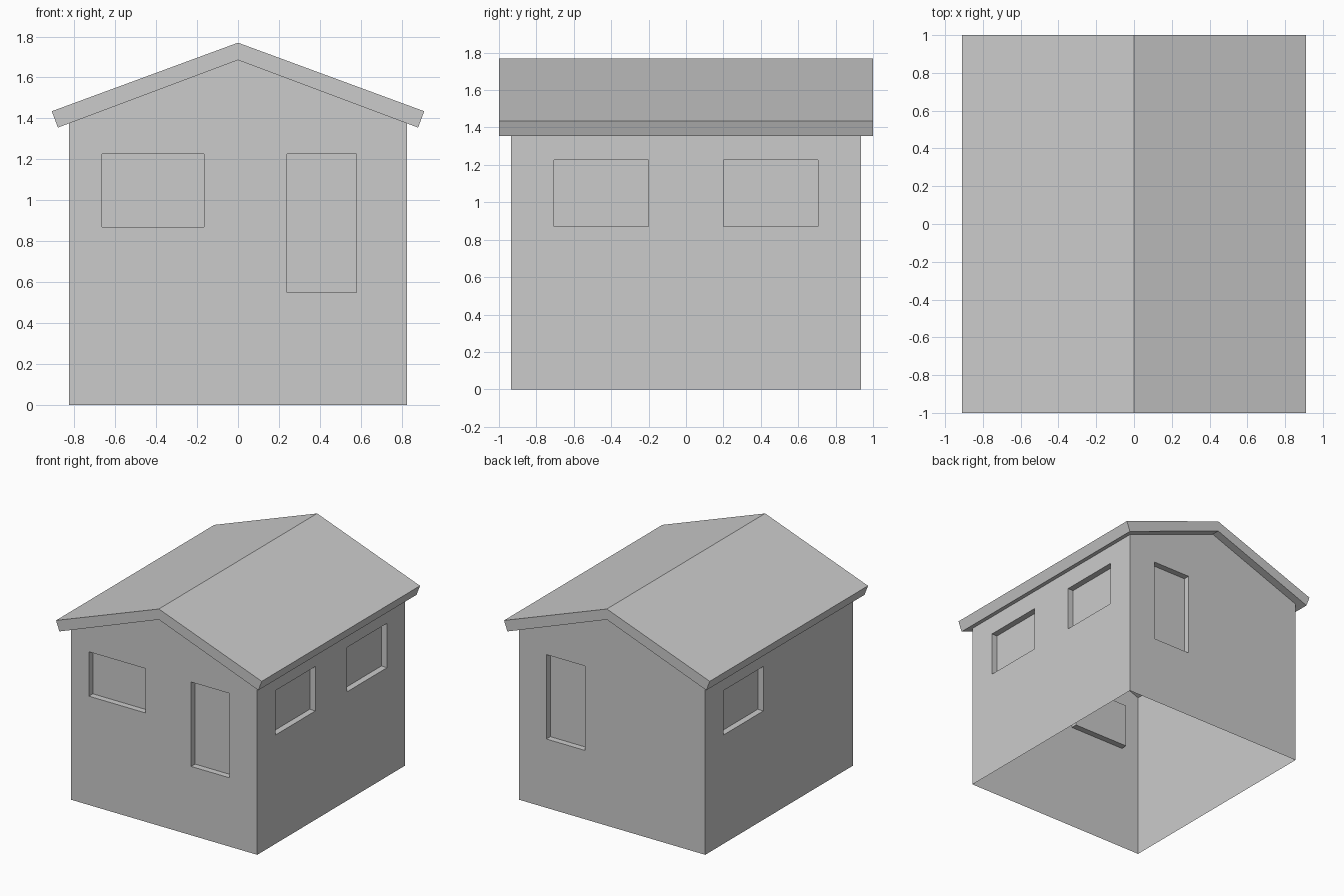
import bpy, bmesh
from math import radians
from mathutils import Matrix, Vector

if "Cube" in bpy.data.objects:
    bpy.data.objects.remove(bpy.data.objects["Cube"])

HX, HY = 0.825, 0.935        # half width and half depth of the walls
EAVE, APEX = 1.376, 1.685    # wall top at the eaves and at the ridge
RECESS = 0.05


def finish(bm, name):
    mesh = bpy.data.meshes.new(name)
    bm.to_mesh(mesh)
    bm.free()
    obj = bpy.data.objects.new(name, mesh)
    bpy.context.collection.objects.link(obj)
    return obj


def wall(name, outline, windows, dist, turn):
    """Thin wall facing -y with recessed windows (u0, u1, z0, z1), turned about z."""
    bm = bmesh.new()
    bm.faces.new([bm.verts.new((u, 0, z)) for u, z in outline])
    # Cut the wall along the window edges
    us = {u for w in windows for u in w[:2]}
    zs = {z for w in windows for z in w[2:]}
    cuts = [((u, 0, 0), (1, 0, 0)) for u in us] + [((0, 0, z), (0, 0, 1)) for z in zs]
    for co, no in cuts:
        bmesh.ops.bisect_plane(bm, geom=bm.verts[:] + bm.edges[:] + bm.faces[:],
                               dist=1e-5, plane_co=co, plane_no=no)

    def in_window(f):
        c = f.calc_center_median()
        return any(a < c.x < b and lo < c.z < hi for a, b, lo, hi in windows)

    # Push the window panes inward
    panes = [f for f in bm.faces if in_window(f)]
    new = bmesh.ops.extrude_face_region(bm, geom=panes)["geom"]
    bmesh.ops.delete(bm, geom=[f for f in panes if f.is_valid], context='FACES')
    moved = [v for v in new if isinstance(v, bmesh.types.BMVert)]
    bmesh.ops.translate(bm, verts=moved, vec=Vector((0, RECESS, 0)))
    bm.transform(Matrix.Rotation(radians(turn), 4, 'Z') @ Matrix.Translation((0, -dist, 0)))
    return finish(bm, name)


# Walls
gable = [(-HX, 0), (HX, 0), (HX, EAVE), (0, APEX), (-HX, EAVE)]
side = [(-HY, 0), (HY, 0), (HY, EAVE), (-HY, EAVE)]
LOW, SILL, TOP = 0.55, 0.87, 1.225
wall("front_wall", gable, [(-0.665, -0.165, SILL, TOP), (0.24, 0.58, LOW, TOP)], HY, 0)
wall("back_wall", gable, [(-0.58, -0.24, LOW, TOP)], HY, 180)
wall("right_wall", side, [(-0.705, -0.2, SILL, TOP), (0.2, 0.705, SILL, TOP)], HX, 90)
wall("left_wall", side, [(-0.705, -0.2, SILL, TOP)], HX, -90)

# Roof: chevron profile extruded front to back
bm = bmesh.new()
profile = [(0, APEX), (0.88, 1.355), (0.91, 1.435), (0, 1.77), (-0.91, 1.435), (-0.88, 1.355)]
face = bm.faces.new([bm.verts.new((x, -1, z)) for x, z in profile])
new = bmesh.ops.extrude_face_region(bm, geom=[face], use_keep_orig=True)["geom"]
bmesh.ops.translate(bm, verts=[v for v in new if isinstance(v, bmesh.types.BMVert)], vec=(0, 2, 0))
bmesh.ops.recalc_face_normals(bm, faces=bm.faces[:])
finish(bm, "roof")
